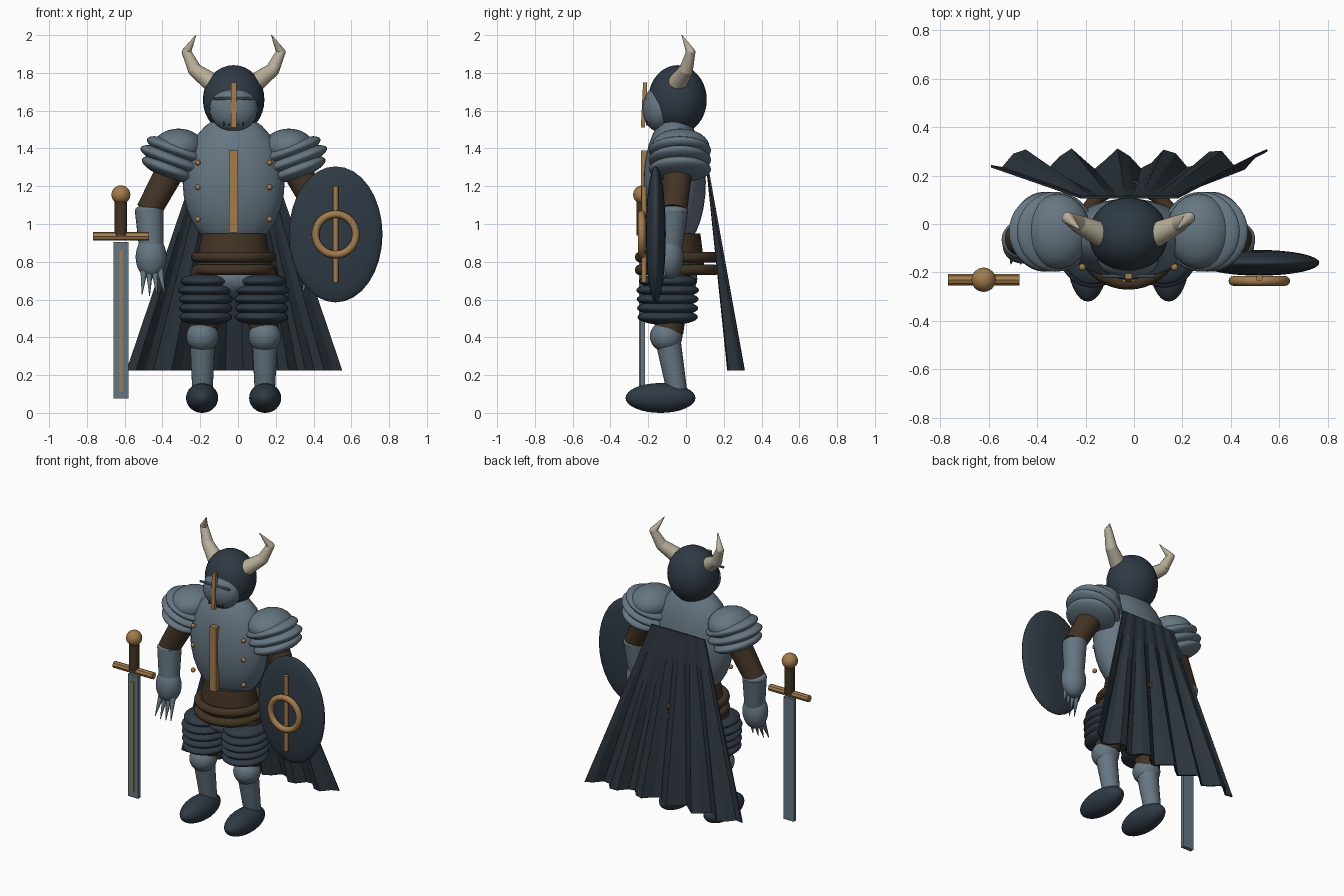
import bpy, bmesh, math
from mathutils import Vector

cube = bpy.data.objects.get("Cube")
if cube:
    bpy.data.objects.remove(cube)

CX = -0.023  # the body's own middle line


def material(name, rgb):
    m = bpy.data.materials.new(name)
    m.use_nodes = True
    m.diffuse_color = (*rgb, 1)
    m.node_tree.nodes["Principled BSDF"].inputs["Base Color"].default_value = (*rgb, 1)
    return m


STEEL = material("steel", (0.13, 0.18, 0.22))
DARK = material("dark steel", (0.028, 0.042, 0.058))
CLOTH = material("cape cloth", (0.024, 0.034, 0.044))
GOLD = material("brass", (0.36, 0.2, 0.07))
LEATHER = material("brown leather", (0.055, 0.034, 0.018))
HORN = material("horn", (0.48, 0.43, 0.32))


def finish(name, mat, smooth=True):
    ob = bpy.context.object
    ob.name = name
    ob.data.materials.append(mat)
    if smooth:
        bpy.ops.object.shade_smooth_by_angle(angle=math.radians(40))
    return ob


def ball(name, mat, loc, size, tilt=0, segs=32):
    bpy.ops.mesh.primitive_uv_sphere_add(segments=segs, ring_count=segs // 2,
                                         location=loc, rotation=(0, tilt, 0))
    bpy.context.object.scale = size
    return finish(name, mat)


def rod(name, mat, a, b, ra, rb, sides=24):
    a, b = Vector(a), Vector(b)
    bpy.ops.mesh.primitive_cone_add(vertices=sides, radius1=ra, radius2=rb, depth=(b - a).length,
                                    location=(a + b) / 2,
                                    rotation=(b - a).to_track_quat('Z', 'Y').to_euler())
    return finish(name, mat)


def box(name, mat, loc, size, tilt=0):
    bpy.ops.mesh.primitive_cube_add(size=1, location=loc, rotation=(tilt, 0, 0))
    bpy.context.object.scale = size
    return finish(name, mat, False)


def ring(name, mat, loc, major, minor, rot=(0, 0, 0)):
    bpy.ops.mesh.primitive_torus_add(location=loc, rotation=rot, major_radius=major,
                                     minor_radius=minor, major_segments=40, minor_segments=12)
    return finish(name, mat)


# Helmet with visor
ball("helmet", DARK, (CX, -0.045, 1.658), (0.163, 0.155, 0.183))
ball("visor", STEEL, (CX, -0.14, 1.61), (0.127, 0.09, 0.122))
box("visor_crest", GOLD, (CX, -0.222, 1.63), (0.028, 0.022, 0.24), -0.05)
rod("visor_bar", STEEL, (CX - 0.11, -0.215, 1.665), (CX + 0.11, -0.215, 1.665), 0.008, 0.008, 8)
for i in (-2, -1, 1, 2):
    box("breath_slit", DARK, (CX + i * 0.025, -0.205 + abs(i) * 0.004, 1.54), (0.006, 0.02, 0.035))

# Torso, chest strip and rivets
ball("breastplate", STEEL, (CX, -0.06, 1.22), (0.27, 0.165, 0.36))
box("chest_strip", GOLD, (CX, -0.222, 1.172), (0.048, 0.035, 0.435))
waist = rod("waist", LEATHER, (CX, -0.06, 0.76), (CX, -0.06, 0.95), 0.2, 0.17)
waist.scale.y = 0.8
for z in (0.825, 0.757):
    ring("belt", LEATHER, (CX, -0.045, z), 0.198, 0.028)
ball("hip_plate", STEEL, (CX, -0.07, 0.71), (0.19, 0.13, 0.1))

for s, side in ((-1, "right"), (1, "left")):
    def P(x, y, z):
        return (CX + s * x, y, z)

    # Rivets
    for z in (1.325, 1.195, 1.025):
        ball("rivet_" + side, GOLD, P(0.19, -0.178, z), (0.015,) * 3, segs=12)

    # Horn in three tapering joints
    path = [P(0.11, -0.045, 1.745), P(0.205, 0.0, 1.815), P(0.25, 0.025, 1.91), P(0.2, -0.022, 2.0)]
    radii = [0.052, 0.037, 0.025, 0.002]
    for i in range(3):
        rod("horn_" + side, HORN, path[i], path[i + 1], radii[i], radii[i + 1], 16)
        if i:
            ball("horn_joint_" + side, HORN, path[i], (radii[i],) * 3, segs=16)

    # Shoulder dome over three tilted plates
    ball("shoulder_dome_" + side, STEEL, P(0.292, -0.03, 1.405), (0.135, 0.155, 0.1))
    for x, z, r in ((0.3, 1.39, 0.17), (0.325, 1.34, 0.18), (0.345, 1.29, 0.15)):
        ball("shoulder_plate_" + side, STEEL, P(x, -0.032, z), (r, 0.165, 0.048), -s * 0.36)

    # Arm
    rod("upper_arm_" + side, LEATHER, P(0.31, -0.04, 1.33), P(0.45, -0.062, 1.07), 0.08, 0.068)
    ball("elbow_" + side, STEEL, P(0.447, -0.065, 1.07), (0.076, 0.076, 0.035))
    rod("forearm_" + side, STEEL, P(0.447, -0.065, 1.07), P(0.435, -0.085, 0.86), 0.076, 0.064)
    ball("gauntlet_" + side, STEEL, P(0.437, -0.088, 0.825), (0.082, 0.075, 0.115))
    for i in range(4):
        k = i - 1.5
        rod("finger_" + side, STEEL, P(0.432 + k * 0.028, -0.11, 0.76),
            P(0.425 + k * 0.04, -0.165, 0.615 + abs(k) * 0.008), 0.02, 0.002, 10)

    # Leg and layered thigh guard
    rod("thigh_" + side, LEATHER, P(0.13, -0.07, 0.75), P(0.163, -0.09, 0.42), 0.1, 0.075)
    for i in range(5):
        r = 0.132 if i == 0 else 0.148 - 0.002 * i
        ball("thigh_guard_" + side, DARK, P(0.148, -0.097, 0.697 - i * 0.0475),
             (r, r + 0.02, 0.042))
    ball("knee_" + side, STEEL, P(0.165, -0.105, 0.405), (0.086, 0.086, 0.083))
    rod("shin_" + side, STEEL, P(0.165, -0.098, 0.4), P(0.165, -0.045, 0.1), 0.068, 0.053)
    ball("foot_" + side, DARK, P(0.167, -0.135, 0.079), (0.085, 0.185, 0.079))

# Sword
SX, SY = -0.62, -0.23
ball("sword_pommel", GOLD, (SX, SY, 1.155), (0.05,) * 3)
rod("sword_grip", LEATHER, (SX, SY, 0.94), (SX, SY, 1.12), 0.033, 0.033, 16)
rod("sword_guard", GOLD, (SX - 0.148, SY, 0.935), (SX + 0.148, SY, 0.935), 0.023, 0.023, 8)
box("sword_blade", STEEL, (SX, SY, 0.49), (0.078, 0.026, 0.83))
box("blade_fuller", GOLD, (SX, SY - 0.015, 0.485), (0.015, 0.009, 0.75))

# Shield
HX, HZ = 0.517, 0.945
ball("shield", DARK, (HX, -0.16, HZ), (0.248, 0.053, 0.36))
ring("shield_ring", GOLD, (HX, -0.235, HZ), 0.107, 0.02, (math.pi / 2, 0, 0))
rod("shield_bar", GOLD, (HX, -0.222, 0.69), (HX, -0.222, 1.2), 0.014, 0.014, 12)

# Pleated cape, flaring towards the hem
bm = bmesh.new()
ROWS, COLS = 6, 24
grid = []
for r in range(ROWS + 1):
    t = r / ROWS
    row = []
    for c in range(COLS + 1):
        u = 2 * c / COLS - 1
        pleat = math.cos(math.tau * (u * 0.57 + 0.042) / 0.2)
        x = -0.02 + u * (0.2 + 0.37 * t)
        row.append(bm.verts.new((x, 0.11 + t * (0.155 + 0.042 * pleat), 1.32 - 1.095 * t)))
    grid.append(row)
for top, low in zip(grid, grid[1:]):
    for c in range(COLS):
        bm.faces.new((top[c], top[c + 1], low[c + 1], low[c]))
mesh = bpy.data.meshes.new("cape")
bm.to_mesh(mesh)
bm.free()
mesh.materials.append(CLOTH)
cape = bpy.data.objects.new("cape", mesh)
bpy.context.collection.objects.link(cape)
solid = cape.modifiers.new("thickness", 'SOLIDIFY')
solid.thickness = 0.01
solid.offset = 0
